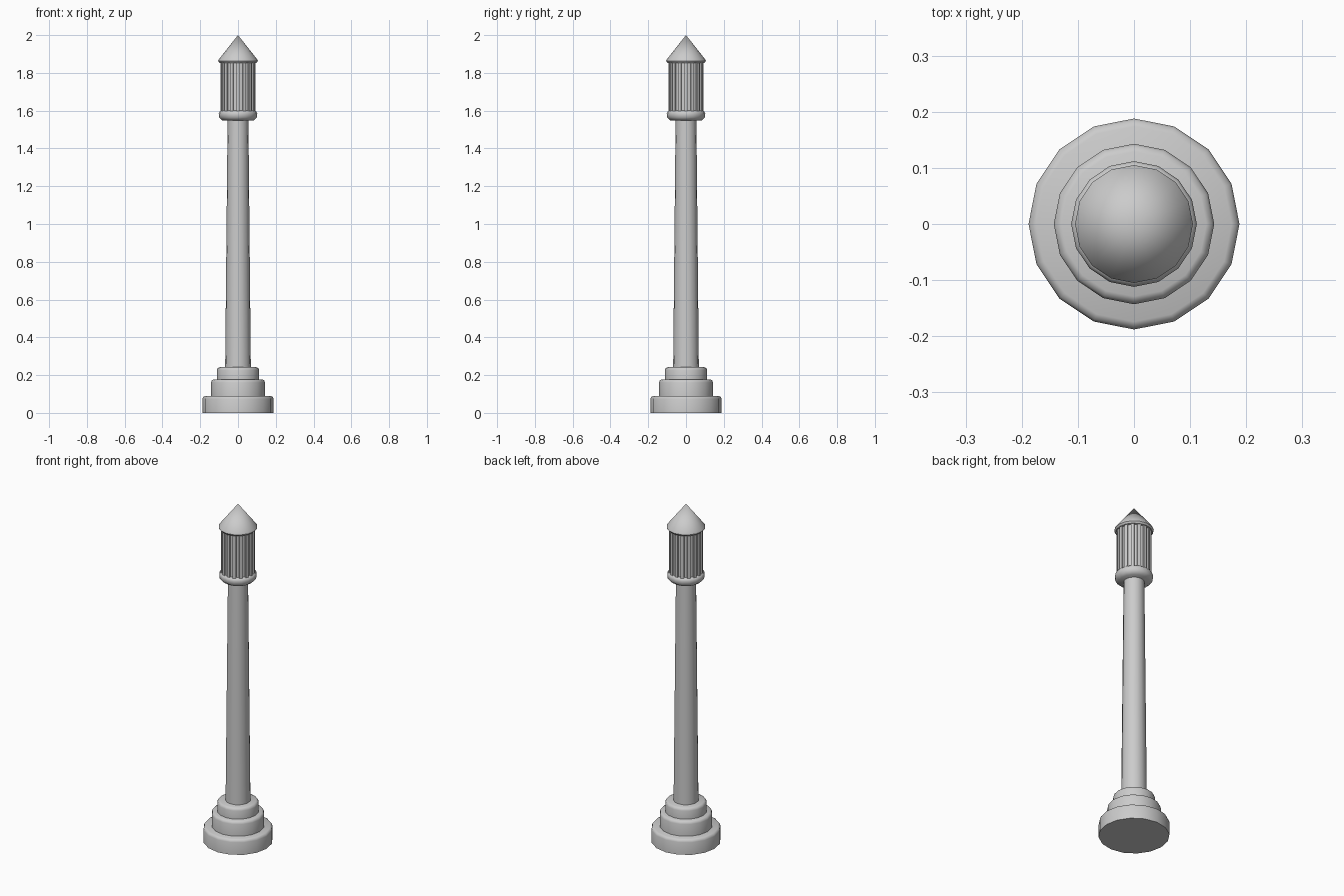
import bpy, bmesh
from math import sin, cos, pi, radians

if "Cube" in bpy.data.objects:
    bpy.data.objects.remove(bpy.data.objects["Cube"])

N = 16

def lathe(name, profile, smooth=True, n=N):
    """Revolve (radius, z) points, capping both ends."""
    bm = bmesh.new()
    rings = []
    for r, z in profile:
        if r == 0:
            rings.append([bm.verts.new((0, 0, z))] * n)
        else:
            rings.append([bm.verts.new((r * cos(2 * pi * i / n), r * sin(2 * pi * i / n), z))
                          for i in range(n)])
    for a, b in zip(rings, rings[1:]):
        for i in range(n):
            j = (i + 1) % n
            bm.faces.new(list(dict.fromkeys([a[i], a[j], b[j], b[i]])))
    if profile[0][0]:
        bm.faces.new(rings[0][::-1])
    if profile[-1][0]:
        bm.faces.new(rings[-1])
    me = bpy.data.meshes.new(name)
    bm.to_mesh(me)
    bm.free()
    ob = bpy.data.objects.new(name, me)
    bpy.context.collection.objects.link(ob)
    if smooth:
        bpy.context.view_layer.objects.active = ob
        ob.select_set(True)
        bpy.ops.object.shade_smooth_by_angle(angle=radians(50))
        ob.select_set(False)
    return ob

# stepped base with rounded upper rims
def step(name, r, z0, z1):
    lathe(name, [(r, z0), (r, z1 - .016), (r - .004, z1 - .005), (r - .014, z1)])

step("base_lower_step", .188, 0, .09)
step("base_middle_step", .143, .085, .177)
step("base_upper_step", .112, .17, .242)

# tapered shaft
lathe("shaft", [(.068, .235), (.055, 1.56)])

# lantern collar, body and roof
lathe("lantern_collar", [(.082, 1.548), (.1, 1.564), (.102, 1.584), (.098, 1.594), (.09, 1.6)])
lathe("lantern_core", [(.085, 1.595), (.085, 1.865)], smooth=False)
lathe("lantern_roof", [(.098, 1.853), (.105, 1.863), (.103, 1.87), (0, 2.0)])

# thin vertical bars around the lantern
bm = bmesh.new()
for i in range(N):
    a = 2 * pi * i / N
    u, v = (cos(a), sin(a)), (-sin(a), cos(a))
    p = [bm.verts.new((u[0] * r + v[0] * t, u[1] * r + v[1] * t, z))
         for z in (1.595, 1.86) for r, t in ((.078, -.009), (.092, -.009), (.092, .009), (.078, .009))]
    for f in ((3, 2, 1, 0), (4, 5, 6, 7), (0, 1, 5, 4), (1, 2, 6, 5), (2, 3, 7, 6), (3, 0, 4, 7)):
        bm.faces.new([p[k] for k in f])
me = bpy.data.meshes.new("lantern_bars")
bm.to_mesh(me)
bm.free()
bpy.context.collection.objects.link(bpy.data.objects.new("lantern_bars", me))
